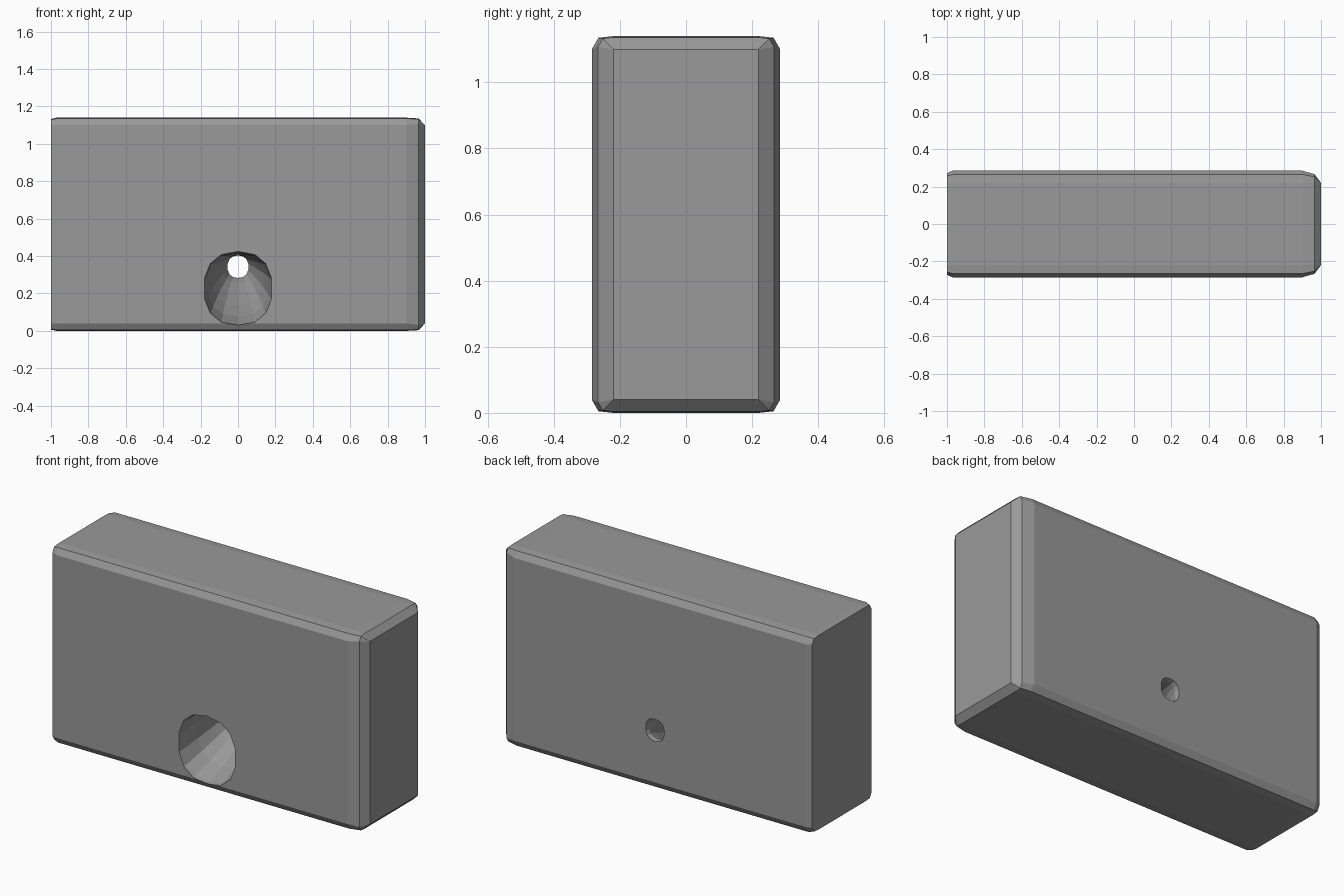
import bpy, bmesh, math

if "Cube" in bpy.data.objects:
    bpy.data.objects.remove(bpy.data.objects["Cube"])

HEIGHT = 1.14


def loft(name, rings):
    """Skin a list of equal-length point rings and cap both ends."""
    bm = bmesh.new()
    loops = [[bm.verts.new(p) for p in ring] for ring in rings]
    n = len(loops[0])
    for a, b in zip(loops, loops[1:]):
        for i in range(n):
            j = (i + 1) % n
            bm.faces.new((a[i], a[j], b[j], b[i]))
    bm.faces.new(loops[0])
    bm.faces.new(loops[-1])
    bmesh.ops.remove_doubles(bm, verts=bm.verts, dist=0.0005)
    bmesh.ops.recalc_face_normals(bm, faces=bm.faces)
    mesh = bpy.data.meshes.new(name)
    bm.to_mesh(mesh)
    bm.free()
    mesh.materials.append(dark_grey)
    obj = bpy.data.objects.new(name, mesh)
    bpy.context.collection.objects.link(obj)
    return obj


def section(x, w, inset, k):
    """Softened rectangle across the block; k scales the corner rounding."""
    hz = HEIGHT / 2 - inset
    corner = [(0, 0.04 * k), (0.02 * k, 0.005 * k), (0.065 * k, 0)]
    quad = [(w - a, hz - b) for a, b in corner]
    pts = (quad + [(-y, z) for y, z in reversed(quad)]
           + [(-y, -z) for y, z in quad]
           + [(y, -z) for y, z in reversed(quad)])
    return [(x, y, z + HEIGHT / 2) for y, z in pts]


def hole_ring(y, z, rx, rz, n=14):
    """Slightly squared ellipse facing the front."""
    pts = []
    for i in range(n):
        a = 2 * math.pi * (i + 0.5) / n
        c, s = math.cos(a), math.sin(a)
        pts.append((rx * math.copysign(abs(c) ** 0.85, c), y,
                    z + rz * math.copysign(abs(s) ** 0.85, s)))
    return pts


dark_grey = bpy.data.materials.new("dark_grey")
dark_grey.diffuse_color = (0.32, 0.32, 0.32, 1)
dark_grey.use_nodes = True
dark_grey.node_tree.nodes["Principled BSDF"].inputs["Base Color"].default_value = dark_grey.diffuse_color

# Block: nearly square left end, two-step bevel on the right end
block = loft("block", [
    section(-1.0, 0.272, 0.007, 0.8),
    section(-0.97, 0.285, 0, 1),
    section(0.90, 0.285, 0, 1),
    section(0.965, 0.266, 0.004, 0.7),
    section(1.0, 0.22, 0.04, 0.02),
])

# Tunnel: wide front mouth narrowing and rising to a small rear opening
cutter = loft("tunnel_cutter", [
    hole_ring(-0.32, 0.228, 0.190, 0.205),
    hole_ring(-0.26, 0.227, 0.178, 0.192),
    hole_ring(-0.14, 0.245, 0.163, 0.168),
    hole_ring(-0.02, 0.272, 0.138, 0.137),
    hole_ring(0.10, 0.303, 0.105, 0.102),
    hole_ring(0.20, 0.33, 0.072, 0.073),
    hole_ring(0.26, 0.343, 0.056, 0.06),
    hole_ring(0.32, 0.343, 0.065, 0.07),
])
cutter.hide_render = True

# Cut the tunnel through the block
mod = block.modifiers.new("tunnel", 'BOOLEAN')
mod.operation = 'DIFFERENCE'
mod.solver = 'EXACT'
mod.object = cutter
bpy.context.view_layer.objects.active = block
block.select_set(True)
bpy.ops.object.modifier_apply(modifier="tunnel")
bpy.data.objects.remove(cutter)
